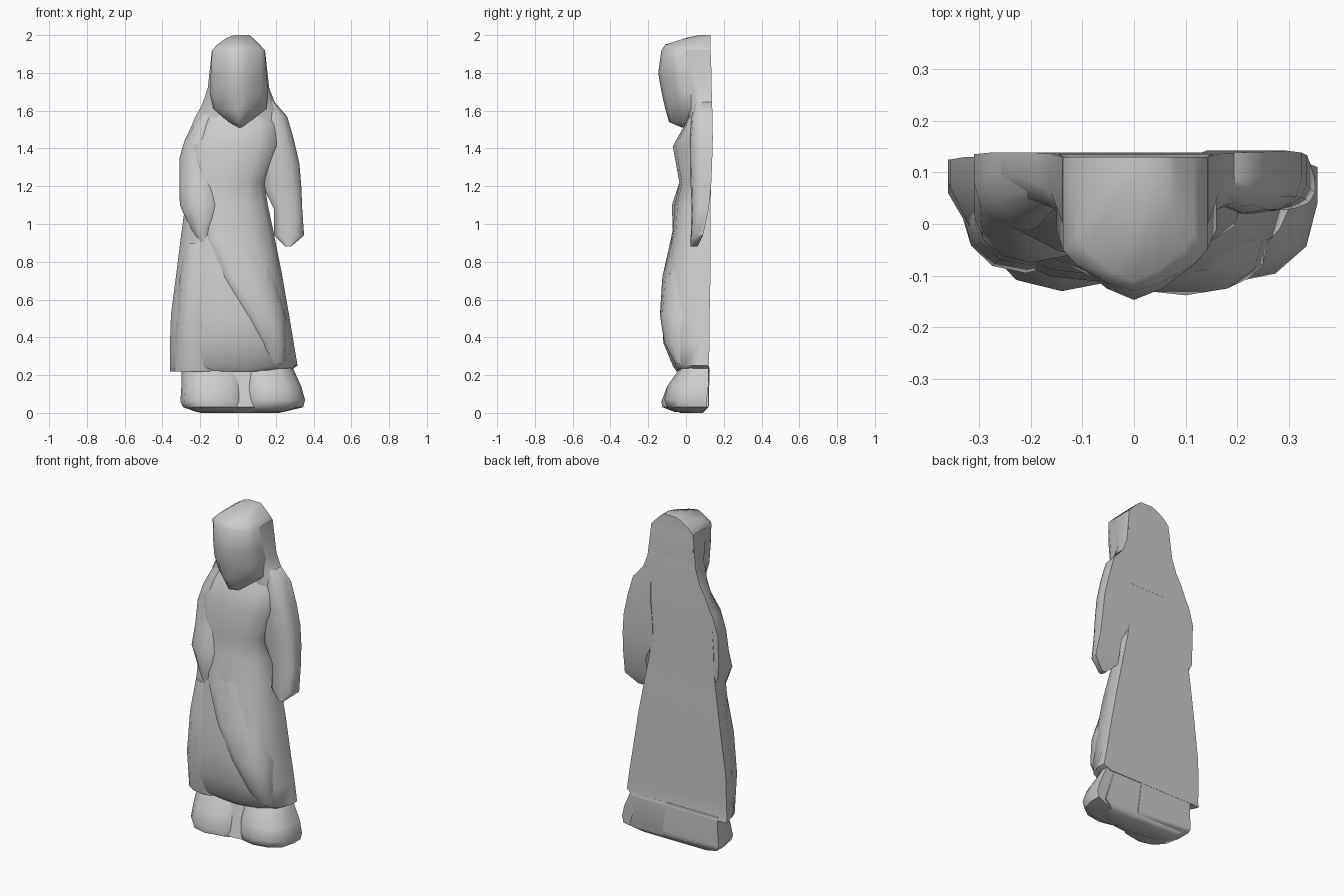
import bpy, bmesh
from math import pi, sin, cos, radians


def loft(name, rings, n=6, p=0.9):
    """Loft flat-backed D sections: (z, x_left, x_right, x_peak, y_front, y_side, y_back)."""
    bm = bmesh.new()
    loops = []
    for z, xl, xr, xf, yf, ys, yb in rings:
        pts = [(xl, yb)]
        for i in range(n + 1):
            t = pi * (1 - i / n)
            c = cos(t) if abs(cos(t)) > 1e-6 else 0
            x = xf + abs(c) ** p * (xr - xf if c > 0 else xl - xf)
            pts.append((x, ys - (ys - yf) * max(sin(t), 0) ** p))
        pts.append((xr, yb))
        loops.append([bm.verts.new((x, y, z)) for x, y in pts])
    for a, b in zip(loops, loops[1:]):
        for i in range(len(a)):
            j = (i + 1) % len(a)
            bm.faces.new((a[i], a[j], b[j], b[i]))
    bm.faces.new(loops[0])
    bm.faces.new(loops[-1])
    bmesh.ops.recalc_face_normals(bm, faces=bm.faces)
    me = bpy.data.meshes.new(name)
    bm.to_mesh(me)
    bm.free()
    ob = bpy.data.objects.new(name, me)
    bpy.context.collection.objects.link(ob)
    bpy.ops.object.select_all(action='DESELECT')
    ob.select_set(True)
    bpy.context.view_layer.objects.active = ob
    bpy.ops.object.shade_smooth_by_angle(angle=radians(50))
    return ob


# Bent head, with the hood closing to a wedge over the face
loft("head", [
    (1.51, -0.01, 0.03, 0.01, -0.02, 0.03, 0.10),
    (1.54, -0.05, 0.06, 0.00, -0.09, 0.01, 0.12),
    (1.61, -0.13, 0.15, 0.00, -0.11, 0.01, 0.13),
    (1.70, -0.15, 0.16, 0.00, -0.13, -0.01, 0.135),
    (1.80, -0.144, 0.15, 0.00, -0.147, -0.03, 0.135),
    (1.92, -0.137, 0.142, 0.00, -0.13, -0.05, 0.13),
    (1.95, -0.11, 0.115, 0.00, -0.11, -0.02, 0.13),
    (1.985, -0.06, 0.08, 0.01, 0.00, 0.06, 0.13),
    (2.00, -0.02, 0.06, 0.02, 0.07, 0.10, 0.13)], p=1.45)

# Veil falling behind the head on to the shoulders
loft("veil", [
    (1.45, -0.275, 0.26, 0.00, 0.01, 0.10, 0.138),
    (1.57, -0.225, 0.25, 0.00, 0.01, 0.09, 0.138),
    (1.63, -0.19, 0.20, 0.00, 0.00, 0.08, 0.138),
    (1.72, -0.16, 0.165, 0.00, -0.02, 0.06, 0.136),
    (1.92, -0.138, 0.143, 0.00, -0.04, 0.00, 0.13)])

# One-piece gown from the shoulders through the waist to the hem
loft("gown", [
    (0.22, -0.36, 0.27, 0.02, -0.05, 0.11, 0.125),
    (0.25, -0.36, 0.315, 0.04, -0.07, 0.06, 0.12),
    (0.37, -0.36, 0.295, 0.06, -0.12, 0.08, 0.125),
    (0.52, -0.355, 0.27, 0.06, -0.125, 0.07, 0.125),
    (0.75, -0.325, 0.23, 0.03, -0.11, 0.07, 0.13),
    (0.95, -0.30, 0.19, -0.04, -0.07, 0.06, 0.13),
    (1.10, -0.28, 0.158, -0.08, -0.06, 0.06, 0.13),
    (1.22, -0.28, 0.14, -0.06, -0.035, 0.06, 0.133),
    (1.41, -0.27, 0.22, 0.00, -0.07, 0.07, 0.137),
    (1.52, -0.23, 0.22, 0.00, -0.01, 0.07, 0.138),
    (1.60, -0.16, 0.18, 0.00, 0.02, 0.07, 0.138)])

# Broad overskirt whose edge sweeps diagonally down the front
loft("skirt_fold", [
    (0.26, 0.14, 0.25, 0.20, -0.055, -0.01, 0.05),
    (0.37, 0.10, 0.26, 0.18, -0.115, -0.03, 0.05),
    (0.52, 0.01, 0.25, 0.10, -0.138, -0.03, 0.05),
    (0.72, -0.10, 0.20, -0.02, -0.125, -0.01, 0.05),
    (0.92, -0.19, 0.14, -0.10, -0.08, 0.00, 0.05),
    (1.05, -0.20, 0.10, -0.12, -0.055, 0.00, 0.05)])

# Hanging fold on the outer side of the skirt
loft("side_fold", [
    (0.22, -0.34, -0.10, -0.20, -0.05, 0.04, 0.10),
    (0.45, -0.33, -0.10, -0.21, -0.095, 0.02, 0.10),
    (0.70, -0.31, -0.12, -0.20, -0.08, 0.01, 0.10),
    (0.90, -0.28, -0.14, -0.20, -0.05, 0.02, 0.10)])

# Sleeve held against the body
loft("bent_arm", [
    (0.88, -0.20, -0.16, -0.18, -0.055, -0.01, 0.06),
    (0.97, -0.25, -0.12, -0.19, -0.07, 0.00, 0.10),
    (1.10, -0.308, -0.06, -0.20, -0.075, 0.01, 0.13),
    (1.22, -0.31, -0.08, -0.21, -0.035, 0.05, 0.13),
    (1.35, -0.31, -0.10, -0.22, -0.015, 0.08, 0.135),
    (1.45, -0.28, -0.10, -0.20, -0.01, 0.10, 0.138),
    (1.60, -0.20, -0.10, -0.15, 0.04, 0.09, 0.138)], p=1.1)

# Sleeve hanging free at the side
loft("hanging_arm", [
    (0.88, 0.25, 0.28, 0.265, 0.025, 0.04, 0.06),
    (0.94, 0.19, 0.35, 0.26, 0.025, 0.06, 0.09),
    (1.08, 0.19, 0.34, 0.26, 0.03, 0.07, 0.12),
    (1.20, 0.13, 0.335, 0.24, 0.025, 0.08, 0.133),
    (1.32, 0.13, 0.325, 0.23, 0.02, 0.09, 0.138),
    (1.45, 0.14, 0.295, 0.21, 0.02, 0.09, 0.142),
    (1.57, 0.14, 0.26, 0.19, 0.03, 0.09, 0.14),
    (1.65, 0.14, 0.19, 0.17, 0.05, 0.09, 0.138)])

# Left bunch of the under-robe
loft("left_foot", [
    (0.005, -0.22, 0.05, -0.12, -0.06, 0.03, 0.09),
    (0.03, -0.29, 0.07, -0.14, -0.125, 0.04, 0.12),
    (0.06, -0.305, 0.07, -0.14, -0.13, 0.05, 0.122),
    (0.14, -0.30, 0.06, -0.13, -0.10, 0.05, 0.123),
    (0.24, -0.30, 0.05, -0.12, -0.03, 0.06, 0.124)])

# Right bunch, spreading outwards
loft("right_foot", [
    (0.005, 0.04, 0.24, 0.15, -0.05, 0.04, 0.09),
    (0.03, 0.02, 0.345, 0.17, -0.10, 0.04, 0.11),
    (0.07, 0.02, 0.355, 0.18, -0.115, 0.04, 0.11),
    (0.14, 0.02, 0.335, 0.16, -0.10, 0.05, 0.118),
    (0.24, 0.02, 0.29, 0.12, -0.03, 0.08, 0.12)])

# Ground slab tying the feet together
loft("base", [
    (0.0, -0.20, 0.22, 0.00, -0.03, 0.04, 0.09),
    (0.03, -0.28, 0.30, 0.00, -0.09, 0.06, 0.118),
    (0.24, -0.28, 0.24, 0.00, -0.03, 0.06, 0.122)])
